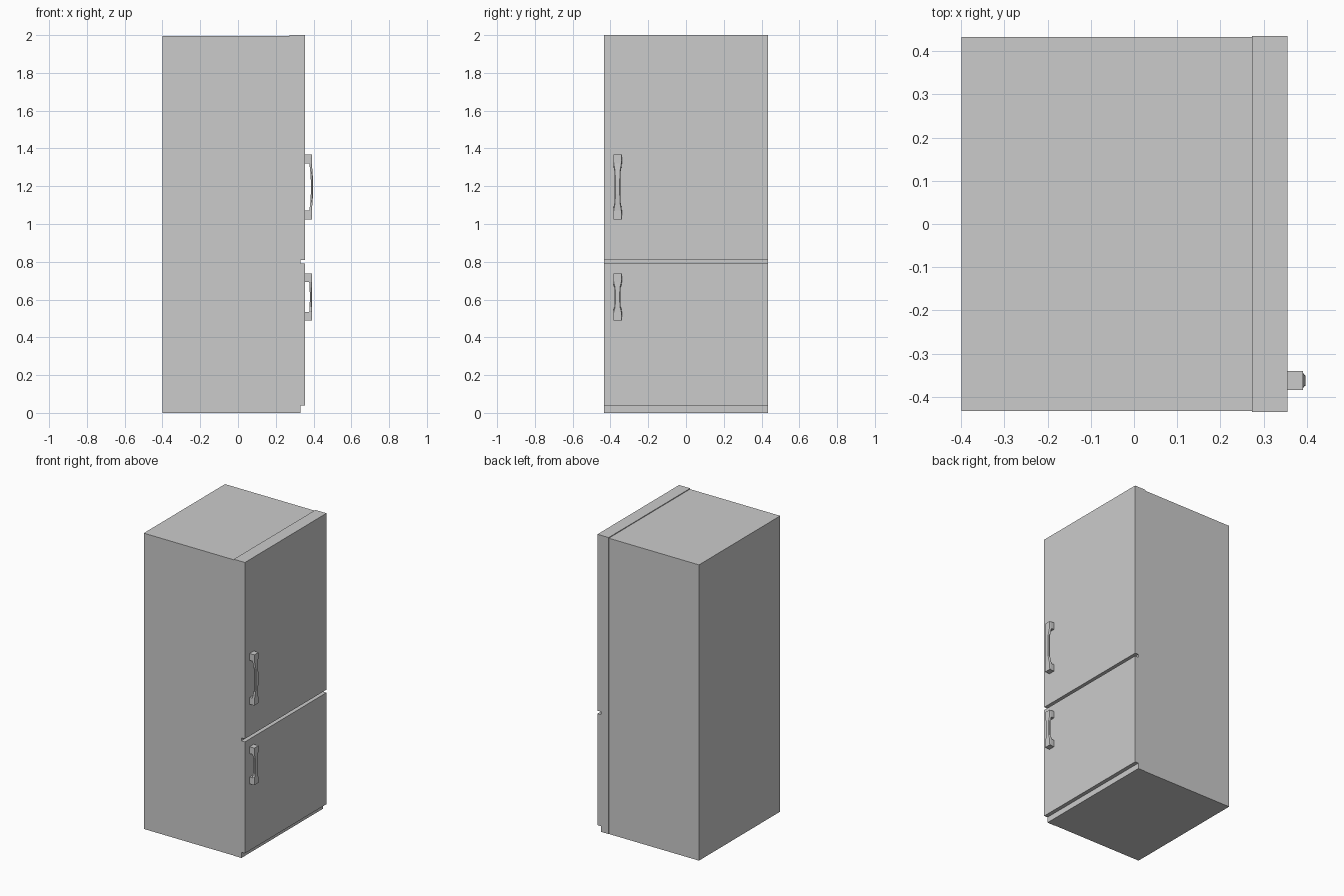
import bpy

if "Cube" in bpy.data.objects:
    bpy.data.objects.remove(bpy.data.objects["Cube"])


def mesh_object(name, verts, faces):
    me = bpy.data.meshes.new(name)
    me.from_pydata(verts, [], faces)
    me.validate()
    ob = bpy.data.objects.new(name, me)
    bpy.context.collection.objects.link(ob)
    return ob


def box(name, x0, x1, half_y, z0, z1):
    verts = [(x, y, z) for x in (x0, x1) for y in (-half_y, half_y) for z in (z0, z1)]
    faces = [(0, 1, 3, 2), (4, 6, 7, 5), (0, 4, 5, 1), (2, 3, 7, 6), (0, 2, 6, 4), (1, 5, 7, 3)]
    return mesh_object(name, verts, faces)


def handle(name, z0, z1, bow):
    """C-shaped pull: six-sided section swept up one post, along the grip, down the other."""
    post, yc, base = 0.046, -0.3625, 0.354
    mid, half = (z0 + z1) / 2, (z1 - z0) / 2
    inner = half - post
    # stations: (inner x, inner z, outer x, outer z, half width, front width factor)
    lower = [
        (base, -inner, base, -half, 0.0225, 1.0),
        (0.376, -inner, 0.391, -half, 0.0225, 1.0),
        (0.379, -inner + 0.01, 0.391, -inner, 0.022, 0.9),
        (0.379 + bow * 0.5, -inner * 0.65, 0.391 + bow * 0.5, -inner * 0.65, 0.0165, 0.75),
        (0.379 + bow * 0.9, -inner * 0.3, 0.391 + bow * 0.9, -inner * 0.3, 0.0155, 0.75),
    ]
    upper = [(a, -b, c, -d, w, f) for a, b, c, d, w, f in reversed(lower)]
    verts, faces = [], []
    for xi, zi, xo, zo, w, f in lower + upper:
        xm, zm = xi + (xo - xi) * 0.6, zi + (zo - zi) * 0.6
        for x, z, y in ((xi, zi, -w), (xm, zm, -w), (xo, zo, -w * f),
                        (xo, zo, w * f), (xm, zm, w), (xi, zi, w)):
            verts.append((x, yc + y, mid + z))
    n = len(lower) * 2
    for s in range(n - 1):
        for k in range(6):
            a, b = s * 6 + k, s * 6 + (k + 1) % 6
            faces.append((a, b, b + 6, a + 6))
    faces += [tuple(reversed(range(6))), tuple(range((n - 1) * 6, n * 6))]
    return mesh_object(name, verts, faces)


# Cabinet and the slightly larger front frame
box("cabinet", -0.40, 0.275, 0.433, 0.0, 1.995)
box("front_frame", 0.273, 0.33, 0.435, 0.0, 2.0)

# Doors, with a gap between them and a toe kick below
box("upper_door", 0.33, 0.356, 0.435, 0.81, 2.0)
box("lower_door", 0.33, 0.356, 0.435, 0.038, 0.79)

# Handles
handle("upper_handle", 1.025, 1.367, 0.007)
handle("lower_handle", 0.488, 0.738, 0.001)
